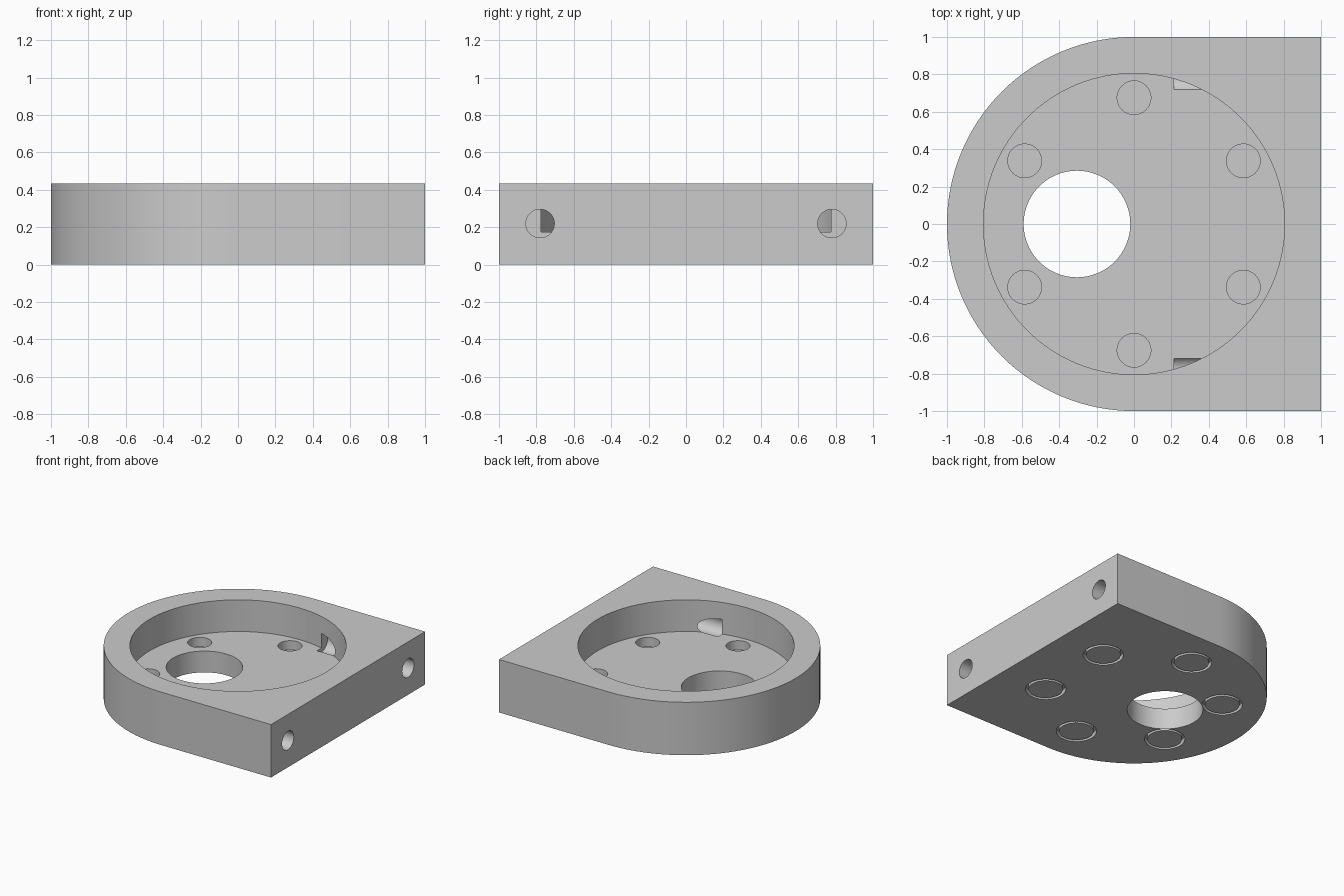
import bpy, bmesh, math
from mathutils import Matrix, Vector

if "Cube" in bpy.data.objects:
    bpy.data.objects.remove(bpy.data.objects["Cube"])

HEIGHT, FLOOR = 0.435, 0.175

grey = bpy.data.materials.new("plain grey")
grey.use_nodes = True
colour = (0.6, 0.6, 0.6, 1)
grey.diffuse_color = colour
grey.node_tree.nodes["Principled BSDF"].inputs["Base Color"].default_value = colour


def make_object(name, bm):
    bmesh.ops.recalc_face_normals(bm, faces=bm.faces)
    mesh = bpy.data.meshes.new(name)
    bm.to_mesh(mesh)
    bm.free()
    mesh.materials.append(grey)
    obj = bpy.data.objects.new(name, mesh)
    bpy.context.collection.objects.link(obj)
    return obj


def cylinder(name, radius, start, end, sides=64):
    start, end = Vector(start), Vector(end)
    axis = end - start
    turn = axis.to_track_quat('Z', 'Y').to_matrix().to_4x4()
    bm = bmesh.new()
    bmesh.ops.create_cone(bm, cap_ends=True, segments=sides, radius1=radius,
                          radius2=radius, depth=axis.length,
                          matrix=Matrix.Translation((start + end) / 2) @ turn)
    return make_object(name, bm)


def ring(name, x, y, inner, outer, bottom, top, sides=64):
    bm = bmesh.new()
    section = [(inner, bottom), (outer, bottom), (outer, top), (inner, top)]
    loops = []
    for i in range(sides):
        a = math.tau * i / sides
        loops.append([bm.verts.new((x + r * math.cos(a), y + r * math.sin(a), z))
                      for r, z in section])
    for i in range(sides):
        p, q = loops[i], loops[(i + 1) % sides]
        for j in range(4):
            k = (j + 1) % 4
            bm.faces.new((p[j], q[j], q[k], p[k]))
    return make_object(name, bm)


# Body: half round on one side, square on the other
arc = [math.pi / 2 + math.pi * i / 64 for i in range(65)]
outline = [(math.cos(a), math.sin(a)) for a in arc] + [(1, -1), (1, 1)]
bm = bmesh.new()
base = bm.faces.new([bm.verts.new((x, y, 0)) for x, y in outline])
side = bmesh.ops.extrude_face_region(bm, geom=[base])
bmesh.ops.translate(bm, vec=(0, 0, HEIGHT),
                    verts=[v for v in side["geom"] if isinstance(v, bmesh.types.BMVert)])
body = make_object("housing_body", bm)

# Round pocket and off-centre through hole
cutters = [cylinder("pocket_cutter", 0.805, (0, 0, FLOOR), (0, 0, 1), 128),
           cylinder("through_hole_cutter", 0.285, (-0.305, 0, -1), (-0.305, 0, 0.3), 96)]

# Blind holes in the pocket floor, with ring grooves underneath
for i in range(6):
    a = math.radians(30 + 60 * i)
    x, y = 0.675 * math.cos(a), 0.675 * math.sin(a)
    cutters.append(cylinder("floor_hole_cutter", 0.09, (x, y, 0.1), (x, y, 0.3)))
    cutters.append(ring("groove_cutter", x, y, 0.13, 0.152, -0.1, 0.04))

# Side ports that break into the pocket
for s in (-1, 1):
    cutters.append(cylinder("side_port_cutter", 0.076, (0.215, s * 0.78, 0.22),
                            (1.2, s * 0.78, 0.22)))

bpy.context.view_layer.objects.active = body
body.select_set(True)
for cutter in cutters:
    mod = body.modifiers.new("cut", 'BOOLEAN')
    mod.operation, mod.solver, mod.object = 'DIFFERENCE', 'EXACT', cutter
    bpy.ops.object.modifier_apply(modifier=mod.name)
    bpy.data.objects.remove(cutter)

bpy.ops.object.select_all(action='DESELECT')
body.select_set(True)
bpy.ops.object.shade_smooth_by_angle(angle=math.radians(30))
